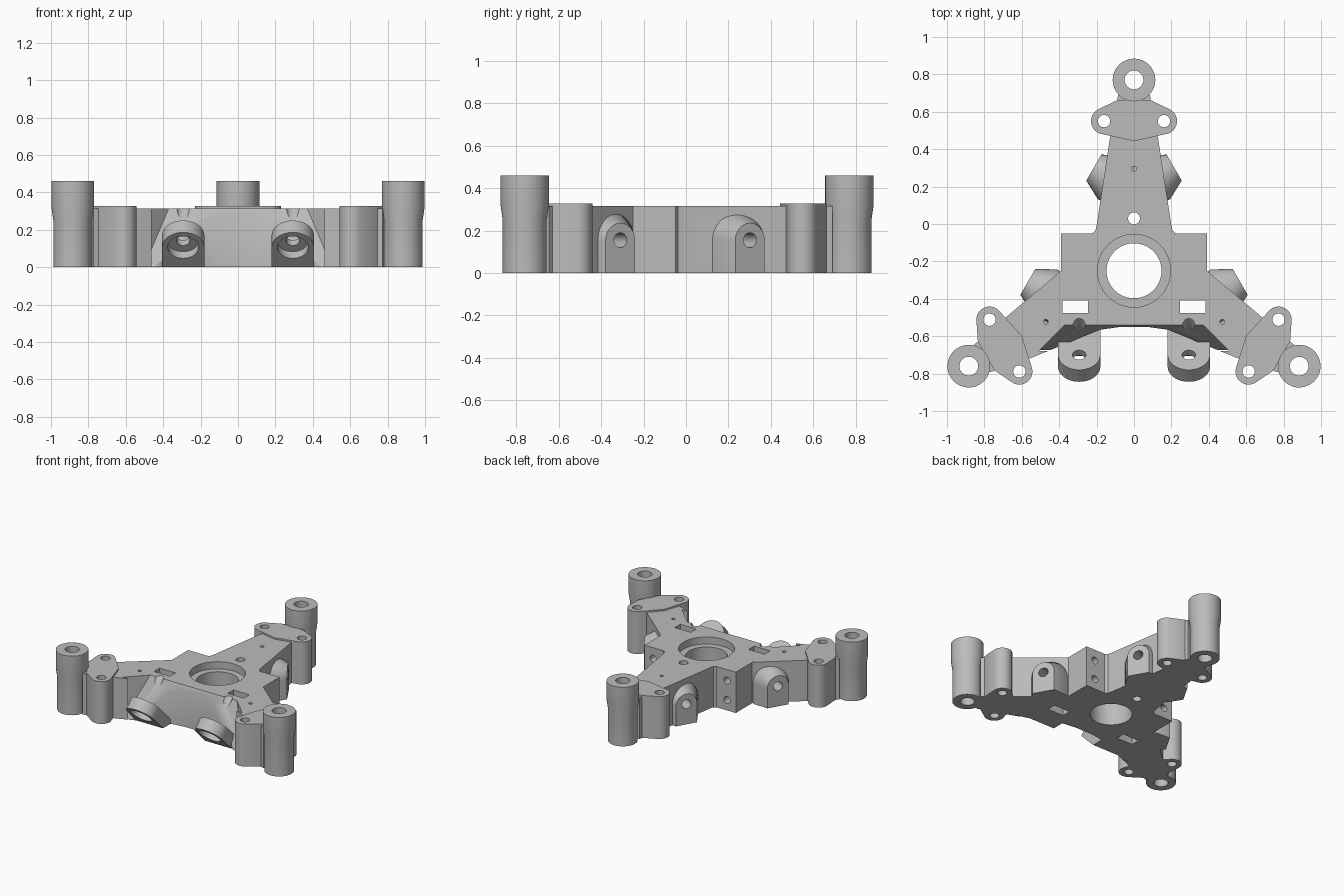
import bpy, bmesh, math
from math import cos, sin, pi, radians
from mathutils import Vector, Matrix
from mathutils.geometry import convex_hull_2d

if "Cube" in bpy.data.objects:
    bpy.data.objects.remove(bpy.data.objects["Cube"])

grey = bpy.data.materials.new("plain_grey")
grey.use_nodes = True
COLOUR = (0.5, 0.5, 0.5, 1)
grey.diffuse_color = COLOUR
grey.node_tree.nodes["Principled BSDF"].inputs["Base Color"].default_value = COLOUR

HUB = Vector((0, -0.25, 0))
TOP = 0.315


def spin(p, deg):
    """Turn a point about the hub axis."""
    p = Vector((p[0], p[1], p[2] if len(p) > 2 else 0))
    return HUB + Matrix.Rotation(radians(deg), 3, 'Z') @ (p - HUB)


def loft(name, *rings):
    """Solid through matching rings of points, capped at both ends."""
    bm = bmesh.new()
    loops = [[bm.verts.new(p) for p in r] for r in rings]
    n = len(loops[0])
    for a, b in zip(loops, loops[1:]):
        for i in range(n):
            j = (i + 1) % n
            bm.faces.new((a[i], a[j], b[j], b[i]))
    bm.faces.new(loops[0][::-1])
    bm.faces.new(loops[-1])
    bmesh.ops.recalc_face_normals(bm, faces=bm.faces)
    mesh = bpy.data.meshes.new(name)
    bm.to_mesh(mesh)
    bm.free()
    mesh.materials.append(grey)
    ob = bpy.data.objects.new(name, mesh)
    bpy.context.scene.collection.objects.link(ob)
    return ob


def prism(name, outline, z0, z1):
    return loft(name, *[[(p[0], p[1], z) for p in outline] for z in (z0, z1)])


def circle(x, y, r, n=40):
    return [(x + r * cos(2 * pi * i / n), y + r * sin(2 * pi * i / n)) for i in range(n)]


def rod(name, start, end, r, n=32):
    """Cylinder between two points."""
    start, end = Vector(start), Vector(end)
    q = (end - start).to_track_quat('Z', 'Y')
    ring = [q @ Vector((x, y, 0)) for x, y in circle(0, 0, r, n)]
    return loft(name, [start + p for p in ring], [end + p for p in ring])


def cut(ob, cutters):
    bpy.context.view_layer.objects.active = ob
    for c in cutters:
        m = ob.modifiers.new("cut", 'BOOLEAN')
        m.operation, m.solver, m.object = 'DIFFERENCE', 'EXACT', c
        bpy.ops.object.modifier_apply(modifier=m.name)


helpers, parts, frame_cuts = [], [], []


def helper(ob, for_frame=True):
    ob.hide_render = True
    helpers.append(ob)
    if for_frame:
        frame_cuts.append(ob)
    return ob


# Frame: half outline from the back arm round to the front, then mirrored
arm = [(0.085, 0.69), (0.1, 0.6), (0.13, 0.45), (0.2, -0.01)]
half = arm + [(0.207, -0.037), (0.225, -0.05), (0.39, -0.05), (0.39, -0.25)]
half += [spin((-x, y), -120) for x, y in arm[2::-1]]
half += [spin(p, -120) for p in arm[:3]]
half += [(0.18, -0.565), (0.07, -0.55)]
outline = [(p[0], p[1]) for p in half]
outline += [(-x, y) for x, y in reversed(outline)]
frame = prism("frame", outline, 0, TOP)
parts.append(frame)

# Hub bore with its shallow seat
helper(prism("bore_cutter", circle(0, -0.25, 0.147, 64), -0.1, 0.5))
helper(prism("seat_cutter", circle(0, -0.25, 0.195, 64), 0.26, 0.5))
helper(prism("hub_hole_cutter", circle(0, 0.03, 0.032), -0.1, 0.5))

# Slanted relief across the front edge
relief = [(-0.525, 0.35), (-0.68, 0.35), (-0.68, -0.015), (-0.54, TOP)]
helper(loft("relief_cutter", *[[(s * (0.37 - 0.54 - y), y, z) for y, z in relief]
                               for s in (-1, 1)]))

# Square slots and the side screw holes leading to them
for s in (-1, 1):
    x = 0.315 * s
    slot = [(x + a * 0.068, -0.443 + b * 0.034)
            for a, b in ((-1, -1), (1, -1), (1, 1), (-1, 1))]
    helper(prism("slot_cutter", slot, -0.1, 0.5))
    for z in (0.08, 0.23):
        helper(rod("side_hole_cutter", (x, 0, z), (x, -0.43, z), 0.027))

# Lugs, posts and pin holes at the end of each arm
lug_hull = circle(-0.16, 0.55, 0.07) + circle(0.16, 0.55, 0.07)
lug_hull += [(0, 0.443), (0.09, 0.662), (-0.09, 0.662)]
lug_outline = [lug_hull[i] for i in convex_hull_2d(lug_hull)]
for tag, deg in (("back", 0), ("front_left", -120), ("front_right", 120)):
    lug = prism(tag + "_lug", [spin(p, deg) for p in lug_outline], 0, 0.327)
    holes = []
    for s in (-1, 1):
        c = spin((0.16 * s, 0.55), deg)
        holes.append(helper(prism("lug_hole_cutter", circle(c.x, c.y, 0.033), -0.1, 0.5), False))
    cut(lug, holes)

    c = spin((0, 0.77), deg)
    post = loft(tag + "_post", *[[(x, y, z) for x, y in circle(c.x, c.y, r, 48)]
                                 for r, z in ((0.104, 0), (0.104, 0.25), (0.114, 0.32), (0.114, 0.46))])
    cut(post, [helper(prism("post_hole_cutter", circle(c.x, c.y, 0.05), -0.1, 0.6), False)])
    parts += [lug, post]

    c = spin((0, 0.295), deg)
    helper(prism("pin_hole_cutter", circle(c.x, c.y, 0.013, 16), 0.1, 0.5))

# Flared arch bosses on the two side faces
for side, sx in (("left", 1), ("right", -1)):
    out, along = Vector((0.866 * sx, 0.5, 0)), Vector((-0.5 * sx, 0.866, 0))
    for tag, lat in (("back", 0.37), ("front", -0.335)):
        rings = []
        for dist, r in ((0.462, 0.08), (0.36, 0.135), (0.25, 0.135)):
            base = HUB + out * dist + along * lat
            arch = [(r * cos(pi * i / 24), 0.155 + r * sin(pi * i / 24)) for i in range(25)]
            arch = [(r, 0)] + arch + [(-r, 0)]
            rings.append([base + along * a + Vector((0, 0, z)) for a, z in arch])
        boss = loft(f"{side}_{tag}_boss", *rings)
        base = HUB + along * lat + Vector((0, 0, 0.155))
        hole = helper(rod("boss_hole_cutter", base + out * 0.25, base + out * 0.6, 0.035))
        cut(boss, [hole])
        parts.append(boss)

# Tilted round-ended bosses at the front, counterbored from below
k = math.sqrt(0.5)
up, down = Vector((0, k, k)), Vector((0, k, -k))
for side, sx in (("left", 1), ("right", -1)):
    c = Vector((0.293 * sx, -0.7, 0.17))
    r = 0.113
    tab = [(r * cos(pi * i / 24), -r * sin(pi * i / 24)) for i in range(25)]
    tab = [(r, 0.4)] + tab + [(-r, 0.4)]
    rings = [[c + Vector((a, 0, 0)) + down * b - up * t for a, b in tab] for t in (0, 0.09)]
    boss = loft(side + "_tilted_boss", *rings)
    bm = bmesh.new()
    bm.from_mesh(boss.data)
    cutout = bmesh.ops.bisect_plane(bm, geom=bm.verts[:] + bm.edges[:] + bm.faces[:],
                                    plane_co=(0, 0, 0), plane_no=(0, 0, -1), clear_outer=True)
    bmesh.ops.holes_fill(bm, edges=[e for e in bm.edges if e.is_boundary])
    bmesh.ops.recalc_face_normals(bm, faces=bm.faces)
    bm.to_mesh(boss.data)
    bm.free()
    screw = helper(rod("screw_cutter", c - up * 0.2, c + up * 0.27, 0.036))
    sink = helper(rod("counterbore_cutter", c - up * 0.2, c - up * 0.04, 0.083), False)
    cut(boss, [screw, sink])
    parts.append(boss)

cut(frame, frame_cuts)

# Cutters are spent once applied
for h in helpers:
    bpy.data.objects.remove(h)

bpy.ops.object.select_all(action='DESELECT')
for ob in parts:
    ob.select_set(True)
bpy.context.view_layer.objects.active = frame
bpy.ops.object.shade_smooth_by_angle(angle=radians(30))
